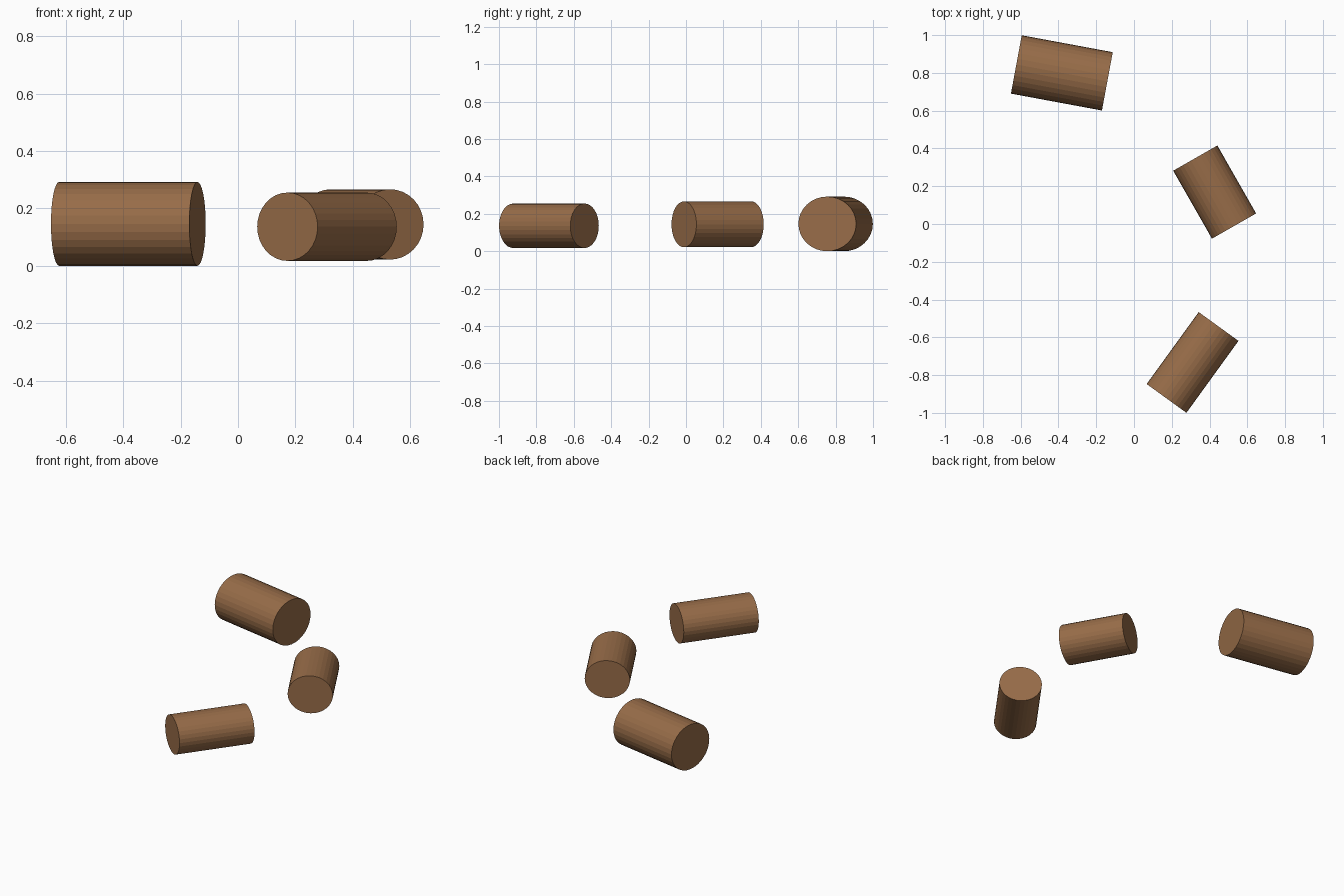
import bpy
from math import radians

if "Cube" in bpy.data.objects:
    bpy.data.objects.remove(bpy.data.objects["Cube"])

# Warm brown bark
wood = bpy.data.materials.new("wood")
wood.diffuse_color = (0.31, 0.15, 0.065, 1)
wood.use_nodes = True
wood.node_tree.nodes["Principled BSDF"].inputs["Base Color"].default_value = wood.diffuse_color


def log(name, centre, length, width, height, angle):
    """Lying 32-sided log, slightly flattened, turned about z."""
    bpy.ops.mesh.primitive_cylinder_add(
        vertices=32, radius=0.5, depth=1, rotation=(0, radians(90), 0))
    ob = bpy.context.object
    ob.name = name
    bpy.ops.object.transform_apply(location=False, rotation=True, scale=False)
    ob.scale = (length, width, height)
    ob.rotation_euler.z = radians(angle)
    ob.location = centre
    ob.data.materials.append(wood)


# Three scattered logs: large at the back, short in the middle, thin in front
log("large_log", (-0.382, 0.80, 0.146), 0.49, 0.314, 0.292, -10.5)
log("short_log", (0.427, 0.169, 0.144), 0.414, 0.269, 0.245, -60.3)
log("thin_log", (0.31, -0.733, 0.136), 0.47, 0.26, 0.238, 54.1)
